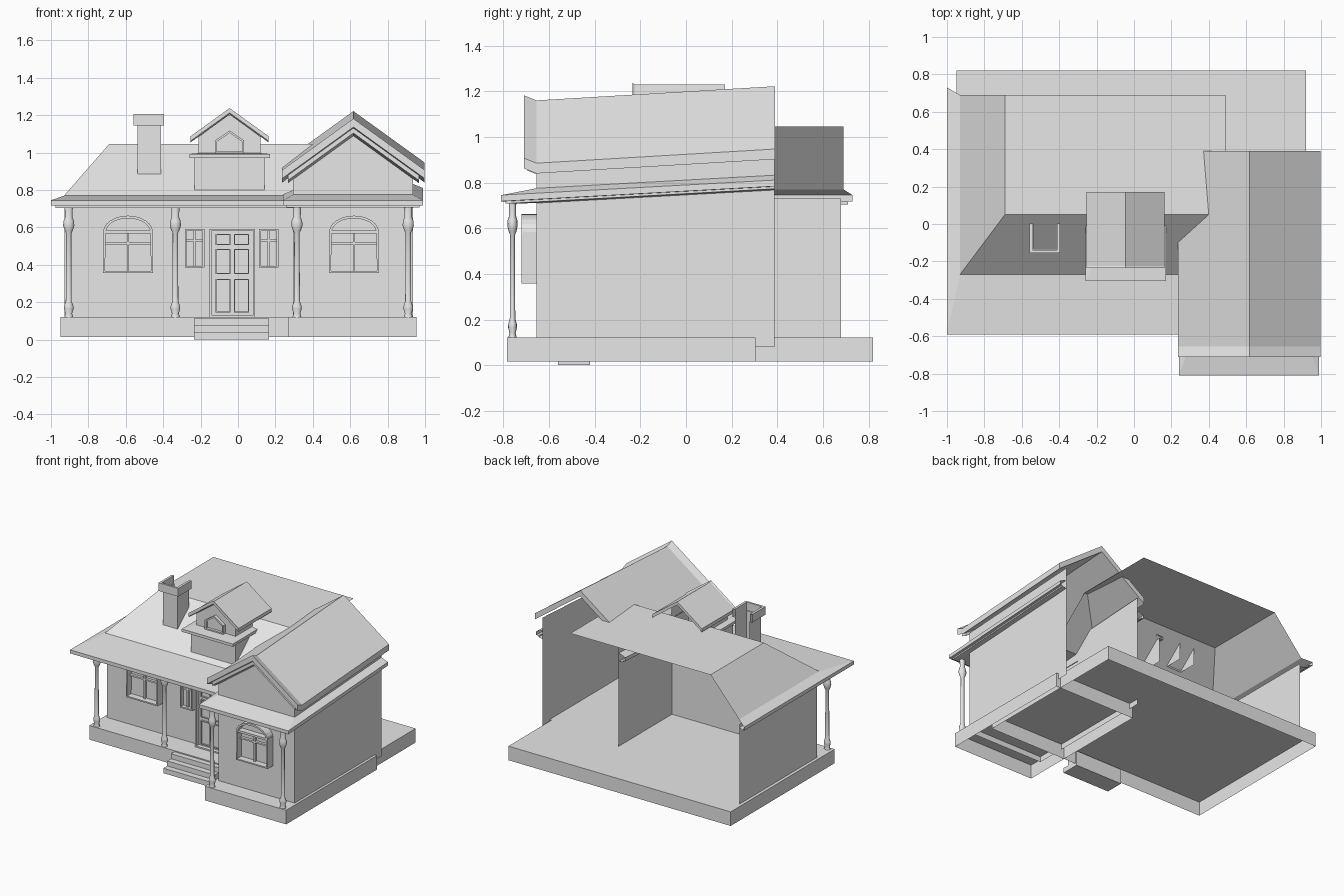
import bpy
import bmesh
import math
from mathutils import Vector

cube = bpy.data.objects.get("Cube")
if cube:
    bpy.data.objects.remove(cube, do_unlink=True)

# One plain grey for everything
grey = bpy.data.materials.new("plain_grey")
grey.use_nodes = True
colour = (0.8, 0.8, 0.8, 1)
grey.diffuse_color = colour
grey.node_tree.nodes["Principled BSDF"].inputs["Base Color"].default_value = colour


def finish(name, bm, smooth=False):
    bmesh.ops.recalc_face_normals(bm, faces=bm.faces[:])
    for face in bm.faces:
        face.smooth = smooth
    mesh = bpy.data.meshes.new(name)
    bm.to_mesh(mesh)
    bm.free()
    mesh.materials.append(grey)
    obj = bpy.data.objects.new(name, mesh)
    bpy.context.collection.objects.link(obj)
    return obj


def loft(name, paths, wrap=False, caps=False, smooth=False):
    """Skin a row of equally long point paths."""
    bm = bmesh.new()
    rows = [[bm.verts.new(p) for p in path] for path in paths]
    count = len(rows[0])
    for low, high in zip(rows, rows[1:]):
        for i in range(count if wrap else count - 1):
            j = (i + 1) % count
            bm.faces.new((low[i], low[j], high[j], high[i]))
    if caps:
        bm.faces.new(rows[0])
        bm.faces.new(rows[-1])
    return finish(name, bm, smooth)


def box(name, x, y, z, open_bottom=False):
    bm = bmesh.new()
    bmesh.ops.create_cube(bm, size=1)
    for v in bm.verts:
        v.co = Vector([(a + b) / 2 + c * (b - a) for (a, b), c in zip((x, y, z), v.co)])
    if open_bottom:
        lowest = min(bm.faces, key=lambda f: f.calc_center_median().z)
        bmesh.ops.delete(bm, geom=[lowest], context="FACES_ONLY")
    return finish(name, bm)


def framed(name, outline, wall_y, depth, rim, recess):
    """Raised frame around a sunken panel; outline is (x, z)."""
    bm = bmesh.new()
    face = bm.faces.new([bm.verts.new((x, wall_y - depth, z)) for x, z in outline])
    sides = bmesh.ops.extrude_edge_only(bm, edges=face.edges[:])["geom"]
    for v in sides:
        if isinstance(v, bmesh.types.BMVert):
            v.co.y = wall_y
    bmesh.ops.inset_individual(bm, faces=[face], thickness=rim)
    panel = bmesh.ops.extrude_discrete_faces(bm, faces=[face])["faces"][0]
    bmesh.ops.translate(bm, verts=panel.verts[:], vec=(0, recess, 0))
    return finish(name, bm)


def rect(x0, x1, z0, z1):
    return [(x0, z0), (x1, z0), (x1, z1), (x0, z1)]


def u_path(left, right, front, back, z, rise=0):
    """Left side, front and right side of a plan, rising to the rear."""
    plan = [(left, back), (left, front), (right, front), (right, back)]
    return [(x, y, z + rise * (y - front)) for x, y in plan]


def gable_roof(name, middle, half, drop, thick, sections):
    paths = []
    for y, apex in sections:
        top = [(middle - half, y, apex - drop), (middle, y, apex), (middle + half, y, apex - drop)]
        under = [(x, y, z - thick) for x, y, z in reversed(top)]
        paths.append(top + under)
    return loft(name, paths, wrap=True, caps=True)


MAIN_Y, WING_Y, FLOOR = -0.253, -0.655, 0.122

# Hollow base slabs and steps
box("main_base", (-0.95, 0.92), (-0.43, 0.82), (0.015, FLOOR), open_bottom=True)
box("wing_base", (0.27, 0.955), (-0.785, 0.305), (0.015, FLOOR), open_bottom=True)
for i in range(3):
    box(f"step_{i}", (-0.235, 0.165), (-0.56 + 0.045 * i, -0.42), (0.038 * i, 0.038 * (i + 1)))

# Walls, open at the rear
plan = [(-0.927, 0.68), (-0.927, MAIN_Y), (0.295, MAIN_Y)]
loft("main_walls", [[(x, y, z) for x, y in plan] for z in (FLOOR, 0.73)])
loft("wing_walls", [u_path(0.295, 0.936, WING_Y, 0.387, 0.08),
                    u_path(0.295, 0.936, WING_Y, 0.387, 0.87, rise=0.057)])
loft("wing_gable_wall", [[(0.295, WING_Y, 0.87), (0.936, WING_Y, 0.87)],
                         [(0.6, WING_Y, 1.12), (0.63, WING_Y, 1.12)]])

# Main roof: flat top, steep slope, flared eave, fascia and soffit
levels = [  # left, front, back, right, height
    (-0.69, 0.05, 0.69, 0.49, 1.045),
    (-0.93, -0.27, 0.69, 0.49, 0.77),
    (-1.0, -0.59, 0.73, 0.3, 0.745),
    (-1.0, -0.59, 0.73, 0.3, 0.718),
    (-0.975, -0.565, 0.71, 0.3, 0.718),
    (-0.975, -0.565, 0.71, 0.3, 0.705),
    (-0.927, MAIN_Y, 0.68, 0.3, 0.705),
]
loft("main_roof", [[(l, b, z), (l, f, z), (r, f, z)] for l, f, b, r, z in levels])
left, front, back, right, top = levels[0]
loft("main_roof_top", [[(left, y, top), (right, y, top)] for y in (front, back)])

# Wing roof with a raised front lip, and the skirt eave below it
gable_roof("wing_roof", 0.617, 0.381, 0.275, 0.045,
           [(-0.71, 1.182), (WING_Y, 1.16), (0.39, 1.222)])
gable_roof("wing_barge_board", 0.617, 0.35, 0.253, 0.065, [(-0.695, 1.17), (WING_Y, 1.155)])
loft("wing_skirt_eave", [
    u_path(l, r, f, 0.387, z, rise=0.055) for l, r, f, z in (
        (0.295, 0.936, WING_Y, 0.775), (0.24, 0.99, -0.81, 0.745),
        (0.24, 0.99, -0.81, 0.718), (0.26, 0.97, -0.79, 0.718),
        (0.26, 0.97, -0.79, 0.708), (0.295, 0.936, WING_Y, 0.71))])

# Dormer
DORMER_X = -0.045


def dormer_ring(half, front, z):
    return u_path(DORMER_X - half, DORMER_X + half, front, 0, z)


loft("dormer_body", [dormer_ring(0.187, -0.235, z) for z in (0.79, 0.975)])
loft("dormer_shelf", [dormer_ring(h, f, z) for h, f, z in (
    (0.187, -0.235, 0.972), (0.215, -0.305, 0.972),
    (0.215, -0.305, 0.993), (0.16, -0.2, 0.998))])
loft("dormer_upper_walls", [dormer_ring(0.165, -0.2, z) for z in (0.99, 1.085)])
loft("dormer_gable_wall", [[(DORMER_X + s * w, -0.2, z) for s in (-1, 1)]
                           for w, z in ((0.165, 1.085), (0.01, 1.2))])
gable_roof("dormer_roof", DORMER_X, 0.208, 0.15, 0.025,
           [(-0.235, 1.238), (-0.225, 1.23), (0.17, 1.23)])
framed("dormer_window", [(DORMER_X - 0.078, 0.998), (DORMER_X + 0.078, 0.998),
                         (DORMER_X + 0.078, 1.065), (DORMER_X, 1.118),
                         (DORMER_X - 0.078, 1.065)], -0.2, 0.025, 0.013, 0.02)

# Chimney, open at the rear
loft("chimney", [u_path(l, r, f, 0.003, z) for l, r, f, z in (
    (-0.537, -0.413, -0.135, 0.875), (-0.537, -0.413, -0.135, 1.145),
    (-0.56, -0.395, -0.155, 1.145), (-0.56, -0.395, -0.155, 1.207),
    (-0.542, -0.413, -0.14, 1.207), (-0.542, -0.413, -0.14, 1.145))])

# Porch columns with turned bulbs
profile = [(0.024, FLOOR), (0.018, 0.14), (0.026, 0.165), (0.025, 0.18), (0.016, 0.205),
           (0.014, 0.57), (0.022, 0.585), (0.03, 0.61), (0.028, 0.635), (0.02, 0.655),
           (0.022, 0.715)]
SIDES = 12
for i, (x, y) in enumerate([(-0.905, -0.405), (-0.335, -0.405), (0.315, -0.76), (0.91, -0.76)]):
    rings = [[(x + r * math.cos(a), y + 0.75 * r * math.sin(a), z)
              for a in (math.tau * k / SIDES for k in range(SIDES))] for r, z in profile]
    loft(f"porch_column_{i}", rings, wrap=True, smooth=True)


def bars(name, wall_y, depth, uprights, rails):
    """Glazing bars: uprights are (x, low, high), rails are (z, left, right)."""
    t = 0.006
    for i, (x, low, high) in enumerate(uprights):
        box(f"{name}_upright_{i}", (x - t, x + t), (wall_y - depth, wall_y), (low, high))
    for i, (z, low, high) in enumerate(rails):
        box(f"{name}_rail_{i}", (low, high), (wall_y - depth, wall_y), (z - t, z + t))


# Arched windows
for name, x, wall in (("main_window", -0.588, MAIN_Y), ("wing_window", 0.62, WING_Y)):
    half, spring = 0.133, 0.575
    arch = [(x + half * math.cos(a), spring + 0.088 * math.sin(a))
            for a in (math.pi * k / 12 for k in range(13))]
    framed(name, arch + [(x - half, 0.357), (x + half, 0.357)], wall, 0.065, 0.014, 0.05)
    bars(name, wall, 0.035, [(x, 0.36, spring)], [(0.515, x - half, x + half)])
    box(f"{name}_lintel", (x - half, x + half), (wall - 0.06, wall), (spring - 0.008, spring + 0.008))

# Side lights beside the door
for name, x in (("right_side_light", -0.232), ("left_side_light", 0.165)):
    framed(name, rect(x - 0.052, x + 0.052, 0.385, 0.592), MAIN_Y, 0.04, 0.014, 0.03)
    bars(name, MAIN_Y, 0.025, [(x, 0.39, 0.585)], [(0.53, x - 0.045, x + 0.045)])

# Front door
door_x = -0.03
framed("door_frame", rect(door_x - 0.122, door_x + 0.122, FLOOR, 0.592), MAIN_Y, 0.045, 0.014, 0.03)
for row, (low, high) in enumerate(((0.145, 0.325), (0.35, 0.485), (0.505, 0.565))):
    for side in (-1, 1):
        x = door_x + side * 0.049
        framed(f"door_panel_{row}_{side}", rect(x - 0.04, x + 0.04, low, high),
               MAIN_Y - 0.015, 0.012, 0.008, 0.009)
